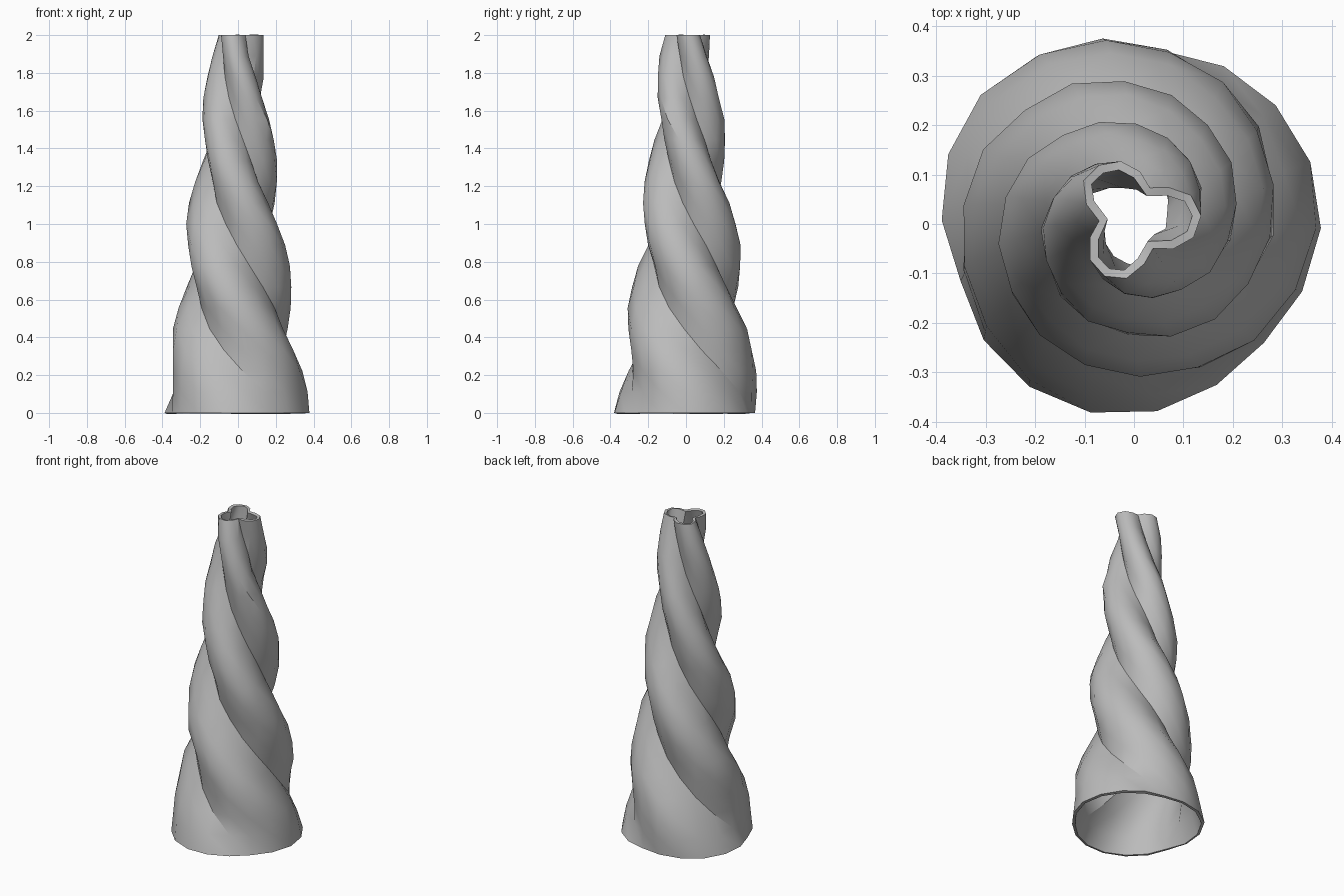
import bpy, bmesh, math, random

cube = bpy.data.objects.get("Cube")
if cube:
    bpy.data.objects.remove(cube, do_unlink=True)

random.seed(4)
HEIGHT, LAYERS, SIDES, LOBES = 2.0, 18, 18, 3
TWIST = math.radians(-188)      # per unit of height
ROUGH = 0.005                   # hand-shaped unevenness

# Grey clay
clay = bpy.data.materials.new("grey clay")
clay.use_nodes = True
colour = (0.5, 0.5, 0.5, 1)
clay.diffuse_color = colour
clay.node_tree.nodes["Principled BSDF"].inputs["Base Color"].default_value = colour


def valley_ratio(z):
    """Groove radius relative to ridge radius: round foot, deep folds at the top."""
    if z < 0.4:
        return 0.92 - 0.5 * z
    return 0.72 - 0.14 * (z - 0.4)


def section(z):
    """Three-lobed cross-section, tapered, leaning and turned with height."""
    ridge = 0.392 - 0.129 * z
    low = ridge * valley_ratio(z)
    turn = TWIST * (z - 0.1)
    cx = -0.012 * (1 - (z / HEIGHT) ** 4)
    cy = 0.01 * min(z / 0.2, 1)
    for i in range(SIDES):
        a = math.tau * i / SIDES
        wave = (0.5 + 0.5 * math.cos(LOBES * a)) ** 0.6
        r = low + (ridge - low) * wave + random.uniform(-ROUGH, ROUGH)
        yield cx + r * math.cos(a + turn), cy + r * math.sin(a + turn), z


# Twisted open tube
bm = bmesh.new()
rings = [[bm.verts.new(p) for p in section(HEIGHT * k / LAYERS)]
         for k in range(LAYERS + 1)]
for lower, upper in zip(rings, rings[1:]):
    for i in range(SIDES):
        j = (i + 1) % SIDES
        # Split each quad along the diagonal that follows the ridge
        bm.faces.new((lower[i], lower[j], upper[j]))
        bm.faces.new((lower[i], upper[j], upper[i]))
mesh = bpy.data.meshes.new("twisted_tube")
bm.to_mesh(mesh)
bm.free()
mesh.materials.append(clay)
tube = bpy.data.objects.new("twisted_tube", mesh)
bpy.context.collection.objects.link(tube)

# Wall thickness
wall = tube.modifiers.new("wall", "SOLIDIFY")
wall.thickness = 0.018
wall.offset = -1

bpy.context.view_layer.objects.active = tube
tube.select_set(True)
bpy.ops.object.modifier_apply(modifier=wall.name)
bpy.ops.object.shade_smooth_by_angle(angle=math.radians(30))
